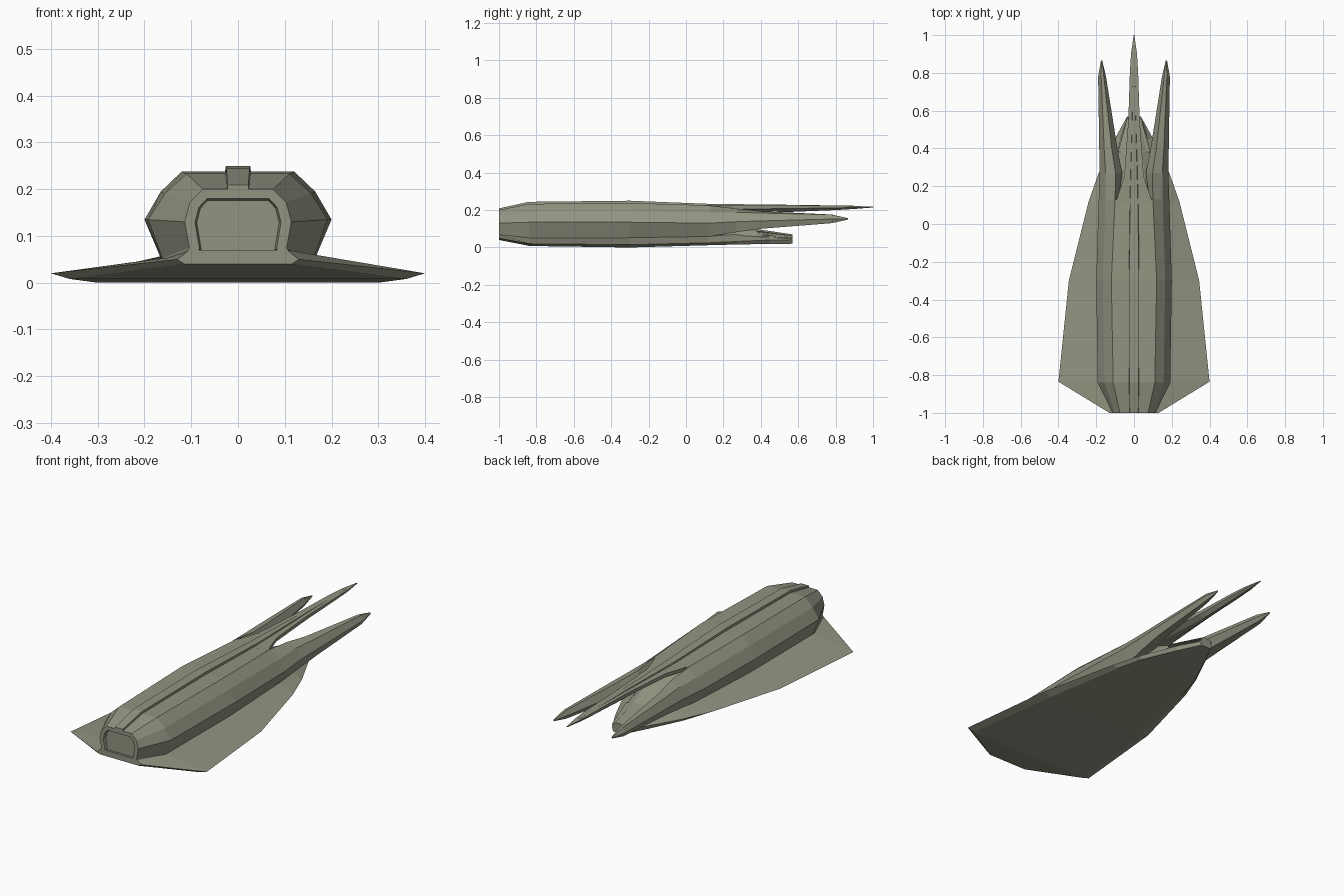
import bpy, bmesh

hull_mat = bpy.data.materials.new("olive grey")
hull_mat.diffuse_color = (0.29, 0.295, 0.22, 1)


def finish(name, bm):
    bmesh.ops.recalc_face_normals(bm, faces=bm.faces)
    me = bpy.data.meshes.new(name)
    bm.to_mesh(me)
    bm.free()
    ob = bpy.data.objects.new(name, me)
    bpy.context.collection.objects.link(ob)
    me.materials.append(hull_mat)
    return ob


def loft(name, sections, mirror=True, flip=1, recess=None):
    """Skin along y. Each section is (y, [(x, z), ...]); mirror closes a half profile."""
    bm = bmesh.new()
    rings = []
    for y, pts in sections:
        full = list(pts)
        if mirror:
            full += [(-x, z) for x, z in reversed(pts)]
        rings.append([bm.verts.new((x * flip, y, z)) for x, z in full])
    n = len(rings[0])
    for a, b in zip(rings, rings[1:]):
        for i in range(n):
            j = (i + 1) % n
            bm.faces.new((a[i], a[j], b[j], b[i]))
    front = bm.faces.new(rings[0])
    bm.faces.new(rings[-1])
    if recess:
        bmesh.ops.recalc_face_normals(bm, faces=bm.faces)
        bmesh.ops.inset_individual(bm, faces=[front], thickness=recess[0])
        bmesh.ops.inset_individual(bm, faces=[front], thickness=0.004, depth=-recess[1])
    return finish(name, bm)


# main faceted hull with recessed front port
loft("hull", [
    (-1.00, [(0.075, 0.200), (0.103, 0.172), (0.114, 0.130), (0.104, 0.075), (0.118, 0.048)]),
    (-0.84, [(0.110, 0.233), (0.157, 0.190), (0.192, 0.135), (0.162, 0.052), (0.160, 0.03)]),
    (-0.30, [(0.120, 0.238), (0.165, 0.195), (0.200, 0.135), (0.165, 0.052), (0.163, 0.03)]),
    (0.13, [(0.100, 0.225), (0.152, 0.185), (0.187, 0.130), (0.152, 0.060), (0.150, 0.03)]),
], recess=(0.022, 0.015))

# flat underbody that spreads into wings
loft("wing_plate", [
    (-1.00, [(0.104, 0.070), (0.130, 0.050), (0.115, 0.040)]),
    (-0.835, [(0.160, 0.052), (0.400, 0.020), (0.360, 0.008)]),
    (-0.30, [(0.165, 0.052), (0.345, 0.015), (0.300, 0.000)]),
    (0.12, [(0.150, 0.060), (0.240, 0.025), (0.215, 0.012)]),
    (0.27, [(0.110, 0.070), (0.187, 0.032), (0.172, 0.016)]),
    (0.45, [(0.060, 0.068), (0.102, 0.040), (0.090, 0.019)]),
    (0.57, [(0.025, 0.065), (0.036, 0.040), (0.030, 0.020)]),
])

# raised spine along the top
loft("spine", [
    (-1.00, [(0.022, 0.209), (0.024, 0.190)]),
    (-0.84, [(0.025, 0.244), (0.030, 0.210)]),
    (-0.30, [(0.026, 0.250), (0.030, 0.220)]),
    (0.13, [(0.020, 0.233), (0.026, 0.210)]),
    (0.50, [(0.010, 0.229), (0.015, 0.215)]),
    (0.90, [(0.004, 0.223), (0.006, 0.212)]),
])

# long centre prong continuing the top deck
loft("centre_prong", [
    (0.10, [(0.102, 0.226), (0.100, 0.205), (0.040, 0.180)]),
    (0.25, [(0.052, 0.225), (0.050, 0.205), (0.020, 0.195)]),
    (0.55, [(0.030, 0.226), (0.029, 0.208), (0.008, 0.190)]),
    (0.80, [(0.022, 0.225), (0.021, 0.212), (0.006, 0.200)]),
    (0.90, [(0.016, 0.222), (0.015, 0.213), (0.005, 0.206)]),
    (1.00, [(0.002, 0.218), (0.002, 0.216), (0.001, 0.214)]),
])

# side prongs continuing the hull flanks
for side, flip in (("right", 1), ("left", -1)):
    loft(side + "_prong", [
        (0.12, [(0.100, 0.225), (0.152, 0.185), (0.187, 0.130), (0.152, 0.058), (0.080, 0.080), (0.085, 0.190)]),
        (0.27, [(0.098, 0.208), (0.150, 0.188), (0.182, 0.138), (0.165, 0.082), (0.100, 0.095), (0.062, 0.150)]),
        (0.40, [(0.118, 0.194), (0.158, 0.184), (0.184, 0.142), (0.172, 0.100), (0.120, 0.108), (0.088, 0.150)]),
        (0.78, [(0.160, 0.176), (0.174, 0.175), (0.190, 0.152), (0.180, 0.130), (0.160, 0.132), (0.148, 0.153)]),
        (0.865, [(0.169, 0.157), (0.172, 0.157), (0.175, 0.153), (0.173, 0.149), (0.170, 0.149), (0.168, 0.153)]),
    ], mirror=False, flip=flip)

# lower tail sloping down between the prongs
loft("lower_tail", [
    (0.10, [(0.080, 0.200), (0.130, 0.130), (0.150, 0.040)]),
    (0.22, [(0.060, 0.160), (0.105, 0.115), (0.130, 0.040)]),
    (0.38, [(0.042, 0.098), (0.082, 0.082), (0.110, 0.030)]),
    (0.57, [(0.018, 0.070), (0.028, 0.060), (0.034, 0.030)]),
])

# fanned vent ribs on the tail flanks
for side, flip in (("right", 1), ("left", -1)):
    for i in range(4):
        za, zb = 0.086 - i * 0.013, 0.061 - i * 0.007
        xa, xb = 0.080 + i * 0.007, 0.029 + i * 0.001
        loft(f"{side}_vent_rib_{i + 1}", [
            (0.38, [(xa - 0.01, za - 0.002), (xa + 0.005, za - 0.002), (xa + 0.005, za + 0.002), (xa - 0.01, za + 0.002)]),
            (0.57, [(xb - 0.01, zb - 0.001), (xb + 0.005, zb - 0.001), (xb + 0.005, zb + 0.001), (xb - 0.01, zb + 0.001)]),
        ], mirror=False, flip=flip)
